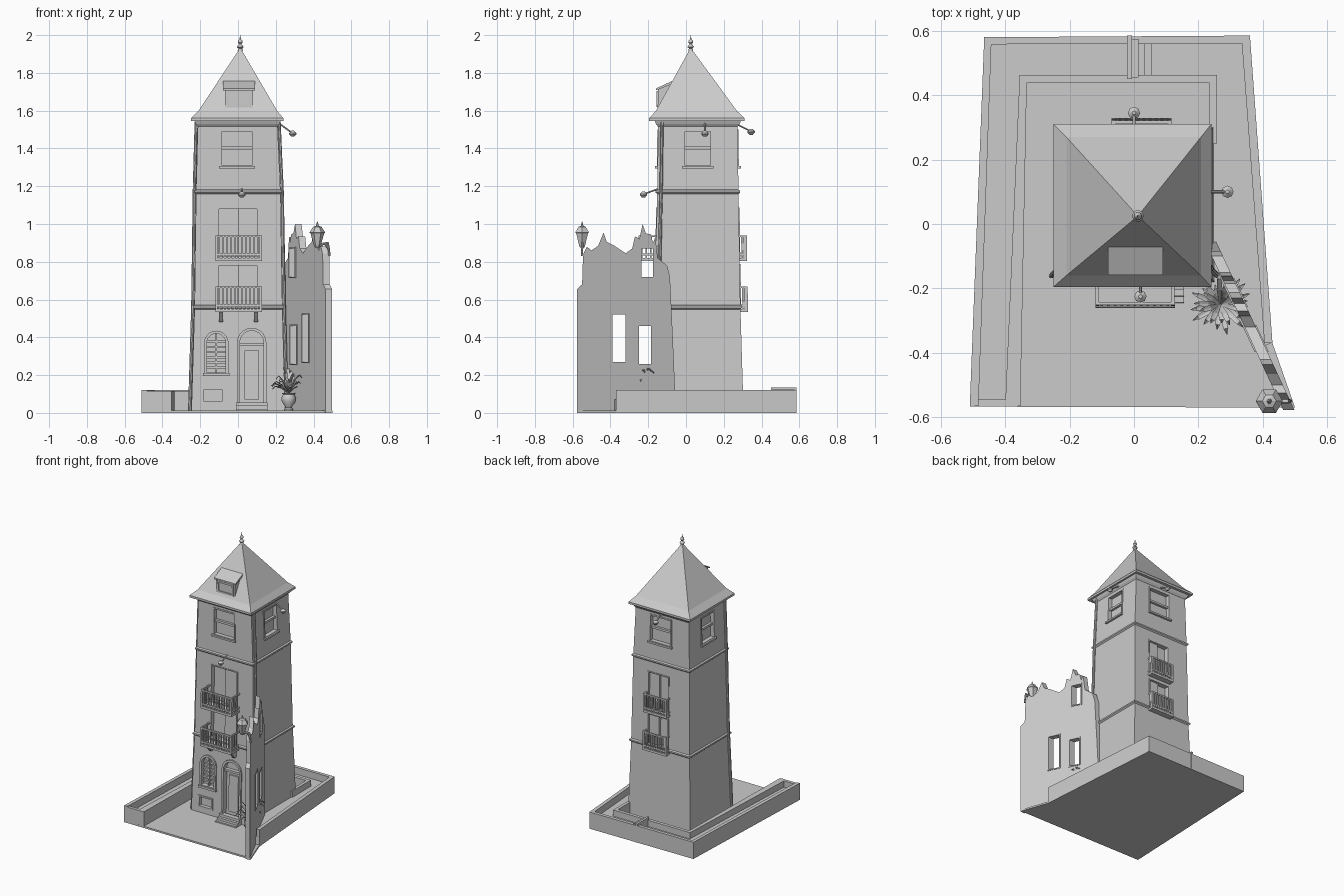
import bpy, bmesh, math, random
from mathutils import Vector

if "Cube" in bpy.data.objects:
    bpy.data.objects.remove(bpy.data.objects["Cube"])
random.seed(4)


def loft(name, loops, ring=False, smooth=False):
    n, m = len(loops[0]), len(loops)
    faces = [(i * n + k, i * n + (k + 1) % n, (i + 1) % m * n + (k + 1) % n, (i + 1) % m * n + k)
             for i in range(m if ring else m - 1) for k in range(n)]
    if not ring:
        faces += [tuple(range(n)), tuple(range((m - 1) * n, m * n))]
    me = bpy.data.meshes.new(name)
    me.from_pydata([tuple(p) for l in loops for p in l], [], faces)
    bm = bmesh.new()
    bm.from_mesh(me)
    bmesh.ops.recalc_face_normals(bm, faces=bm.faces)
    bm.to_mesh(me)
    bm.free()
    if smooth:
        me.polygons.foreach_set("use_smooth", [True] * len(me.polygons))
        me.set_sharp_from_angle(angle=math.radians(40))
    ob = bpy.data.objects.new(name, me)
    bpy.context.scene.collection.objects.link(ob)
    return ob


def join(name, obs):
    bm = bmesh.new()
    for o in obs:
        bm.from_mesh(o.data)
    bm.to_mesh(obs[0].data)
    bm.free()
    obs[0].name = name
    for o in obs[1:]:
        bpy.data.objects.remove(o)
    return obs[0]


def cut(ob, cutters):
    for c in cutters:
        c.hide_render = True
        md = ob.modifiers.new("cut", 'BOOLEAN')
        md.object, md.operation, md.solver = c, 'DIFFERENCE', 'EXACT'
    dg = bpy.context.evaluated_depsgraph_get()
    me = bpy.data.meshes.new_from_object(ob.evaluated_get(dg))
    ob.modifiers.clear()
    ob.data = me
    for c in cutters:
        bpy.data.objects.remove(c)


def slab(name, pts, z0, z1):
    return loft(name, [[(x, y, z) for x, y in pts] for z in (z0, z1)])


def lathe(name, c, prof, n=10):
    return loft(name, [[(c[0] + r * math.cos(2 * math.pi * k / n), c[1] + r * math.sin(2 * math.pi * k / n), z)
                        for k in range(n)] for r, z in prof], smooth=n > 6)


def tube(name, path, r, n=8):
    path, loops = [Vector(p) for p in path], []
    for i, p in enumerate(path):
        q = (path[min(i + 1, len(path) - 1)] - path[max(i - 1, 0)]).to_track_quat('Z', 'Y')
        loops.append([p + q @ Vector((r * math.cos(2 * math.pi * k / n), r * math.sin(2 * math.pi * k / n), 0))
                      for k in range(n)])
    return loft(name, loops, smooth=True)


def box_loop(x0, x1, y0, y1, z, g=0):
    return [(x0 - g, y0 - g, z), (x1 + g, y0 - g, z), (x1 + g, y1 + g, z), (x0 - g, y1 + g, z)]


# Tower sections: z, left, right, front, back
SEC = [(0, -.247, .25, -.18, .305), (.56, -.23, .235, -.165, .288),
       (1.17, -.222, .225, -.152, .278), (1.55, -.212, .208, -.147, .272)]
COL = {'left': 1, 'right': 2, 'front': 3, 'back': 4}


def wall(side, z):
    c = COL[side]
    for a, b in zip(SEC, SEC[1:]):
        if z <= b[0] or b is SEC[-1]:
            return a[c] + (b[c] - a[c]) * (z - a[0]) / (b[0] - a[0])


def place(side, u, d, z):
    w = wall(side, z) + (d if side in ('right', 'back') else -d)
    return (u, w, z) if side in ('front', 'back') else (w, u, z)


def rect(u0, u1, z0, z1):
    return [(u0, z0), (u1, z0), (u1, z1), (u0, z1)]


def arch(u0, u1, z0, z1, n=10):
    r, c = (u1 - u0) / 2, (u0 + u1) / 2
    return [(u0, z0), (u1, z0)] + [(c + r * math.cos(math.pi * k / n), z1 - r + r * math.sin(math.pi * k / n))
                                   for k in range(n + 1)]


def panel(name, side, pts, d0, d1):
    return loft(name, [[place(side, u, d, z) for u, z in pts] for d in (d0, d1)])


def frame(name, side, outer, inner, d0, d1):
    return loft(name, [[place(side, u, d, z) for u, z in p]
                       for p, d in ((outer, d0), (outer, d1), (inner, d1), (inner, d0))], ring=True)


# Tower body and its bands
tower = loft("tower_body", [box_loop(*s[1:], s[0]) for s in SEC])
for i in (1, 2):
    z, *b = SEC[i]
    loft("string_course", [box_loop(*b, z + dz, g) for dz, g in ((-.012, 0), (-.004, .009), (.006, .009), (.012, 0))])
loft("tower_cornice", [box_loop(*SEC[3][1:], z, g) for z, g in ((1.515, .001), (1.53, .012), (1.55, .02))])

# Openings: upper windows on all sides, balcony doors, ground floor
cutters = []
for side, u0, u1 in (('front', -.085, .075), ('back', -.07, .09), ('right', -.005, .13), ('left', -.005, .13)):
    cutters.append(panel("cutter", side, rect(u0, u1, 1.31, 1.49), -.025, .05))
    frame("upper_window_frame", side, rect(u0 - .01, u1 + .01, 1.3, 1.5), rect(u0, u1, 1.31, 1.49), -.005, .004)
    panel("upper_window_rail", side, rect(u0, u1, 1.395, 1.41), -.026, -.008)
    panel("upper_window_sill", side, rect(u0 - .015, u1 + .015, 1.295, 1.307), -.005, .015)
for side, u0, u1 in (('front', -.1, .1), ('back', -.055, .1)):
    for z0, z1 in ((.555, .78), (.83, 1.08)):
        cutters.append(panel("cutter", side, rect(u0, u1, z0, z1), -.03, .05))
        um = (u0 + u1) / 2
        panel("balcony_door_leaf", side, rect(um, u1, z0, z1), -.031, -.012)
        frame("balcony_door_frame", side, rect(u0 - .008, u1 + .008, z0 - .008, z1 + .008),
              rect(u0, u1, z0, z1), -.005, .004)
cutters += [panel("cutter", 'front', arch(.01, .135, .03, .435), -.03, .05),
            panel("cutter", 'front', arch(-.165, -.065, .215, .42), -.025, .05),
            panel("cutter", 'front', rect(-.18, -.085, .06, .125), -.02, .05)]
cut(tower, cutters)

# Front door with steps, shuttered arched window, cellar window
frame("door_surround", 'front', arch(-.005, .15, .03, .45), arch(.01, .135, .03, .435), -.005, .01)
panel("door_transom", 'front', rect(.01, .135, .355, .37), -.031, -.005)
panel("door_panel", 'front', rect(.035, .11, .07, .33), -.031, -.018)
for i in range(3):
    panel("door_step", 'front', rect(-.01, .155, .0, .055 - i * .017), -.01, .025 + i * .02)
frame("arched_window_surround", 'front', arch(-.18, -.05, .205, .435), arch(-.165, -.065, .215, .42), -.005, .01)
panel("arched_window_sill", 'front', rect(-.185, -.045, .195, .21), -.005, .018)
panel("arched_window_mullion", 'front', rect(-.12, -.11, .215, .42), -.026, -.003)
for k in range(6):
    panel("shutter_slat", 'front', rect(-.163, -.067, .235 + k * .027, .247 + k * .027), -.026, -.01)
frame("cellar_window_frame", 'front', rect(-.19, -.075, .05, .135), rect(-.18, -.085, .06, .125), -.005, .006)


# Balconies
def balcony(side, u0, u1, z0, z1, depth, n):
    panel("balcony_floor", side, rect(u0, u1, z0, z0 + .015), -.005, depth)
    parts = [panel("rail", side, rect(u0, u1, z, z + .01), depth - .01, depth) for z in (z1 - .01, z0 + .028)]
    for u in (u0, u1 - .01):
        parts += [panel("rail", side, rect(u, u + .01, z, z + .01), -.005, depth) for z in (z1 - .01, z0 + .028)]
        parts += [panel("bar", side, rect(u, u + .008, z0, z1), d, d + .008)
                  for d in [depth * k / 4 for k in range(1, 4)]]
        parts.append(panel("post", side, rect(u, u + .012, z0, z1), depth - .012, depth))
    for k in range(1, n):
        u = u0 + (u1 - u0) * k / n
        parts.append(panel("bar", side, rect(u - .004, u + .004, z0, z1), depth - .009, depth - .001))
    join("balcony_railing", parts)


for z0, z1 in ((.535, .67), (.805, .94)):
    balcony('front', -.12, .125, z0, z1, .095, 12)
    balcony('back', -.07, .115, z0, z1, .04, 10)
for u in (-.1, .085):
    loft("balcony_bracket", [[place('front', x, d, z) for d, z in ((-.005, .48), (.02, .48), (.07, .537), (-.005, .537))]
                             for x in (u, u + .02)])

# Roof, dormer and finial
loft("roof", [box_loop(-.25, .24, -.195, .31, 1.545), box_loop(-.25, .24, -.195, .31, 1.56),
              box_loop(-.21, .208, -.16, .27, 1.598), box_loop(.01, .014, .023, .027, 1.93)])
loft("dormer", [[(x, y, z) for y, z in ((-.15, 1.61), (-.148, 1.712), (-.06, 1.755), (-.06, 1.61))] for x in (-.07, .08)])
loft("dormer_roof", [[(x, y, z) for y, z in ((-.158, 1.708), (-.158, 1.718), (-.05, 1.768), (-.05, 1.75))]
                     for x in (-.08, .09)])
loft("dormer_window_frame", [[(x, y, z) for x, z in rect(-.06 + g, .07 - g, 1.62 + g, 1.705 - g)]
                             for g, y in ((0, -.147), (0, -.156), (.013, -.156), (.013, -.147))], ring=True)
lathe("finial", (.012, .025), [(.014, 1.915), (.01, 1.93), (.018, 1.937), (.012, 1.946), (.006, 1.952),
                               (.013, 1.962), (.012, 1.97), (.004, 1.978), (.001, 2.0)])

# Drainpipes at the front corners
for side, s in (('left', -1), ('right', 1)):
    tube("drainpipe", [(wall(side, z) + s * .009, wall('front', z) + .02, z) for z in (.0, .3, .56, .9, 1.17, 1.54)], .009)

# Bracket lamps
for a, b in (((.2, .1, 1.545), (.29, .1, 1.48)), ((0, .265, 1.53), (0, .345, 1.49)), ((.02, -.15, 1.185), (.02, -.225, 1.158))):
    tube("lamp_arm", [a, b], .005, 6)
    lathe("lamp_head", b, [(.006, b[2] + .014), (.019, b[2] + .002), (.019, b[2] - .006), (.008, b[2] - .018)], 8)

# Base: ground slab, rims and sunken bed around the courtyard
slab("ground_slab", [(-.51, -.567), (-.465, .58), (.36, .585), (.43, -.37), (.5, -.57)], 0, .012)
slab("outer_rim", [(-.51, -.567), (-.465, .58), (.36, .585), (.43, -.37), (.405, -.37), (.335, .56),
                   (-.443, .558), (-.483, -.565)], 0, .12)
slab("inner_rim", [(-.4, -.565), (-.355, .462), (.257, .462), (.257, .25), (.235, .25), (.235, .438),
                   (-.333, .438), (-.353, -.565)], 0, .115)
slab("sunken_bed", [(-.5, -.56), (-.455, .57), (.35, .575), (.425, -.37), (.405, -.38), (.24, -.05), (.24, .45),
                    (-.345, .45), (-.375, -.56)], 0, .07)
slab("bed_front_end", [(-.5, -.567), (-.36, -.567), (-.36, -.545), (-.5, -.545)], 0, .115)
slab("bed_divider", [(-.022, .45), (-.006, .45), (-.006, .585), (-.022, .585)], 0, .135)
for k in range(3):
    x = -.006 + k * .02
    slab("bed_step", [(x, .455), (x + .02, .455), (x + .02, .575), (x, .575)], 0, .125 - k * .016)


# Ruined wall, sheared along its plan line, with three openings
def ruin(pts, t0, t1):
    return [[(.25 + (-.05 - y) * .465 + t, y, z) for y, z in pts] for t in (t0, t1)]


ruin_wall = loft("ruined_wall", ruin([
    (-.577, 0), (-.577, .655), (-.55, .68), (-.545, .84), (-.525, .88), (-.5, .86), (-.465, .885), (-.436, .955),
    (-.42, .905), (-.38, .885), (-.32, .845), (-.285, .87), (-.27, .935), (-.247, .92), (-.23, 1.0), (-.212, .95),
    (-.185, .945), (-.175, .9), (-.162, .93), (-.15, .82), (-.1, .78), (-.085, .72), (-.07, .4), (-.053, 0)], -.032, .003))
holes = [(-.39, -.32, .27, .52), (-.25, -.185, .26, .46), (-.235, -.175, .72, .87)]
cut(ruin_wall, [loft("cutter", ruin(rect(*h), -.1, .1)) for h in holes])
for a, b, c, d in holes:
    o, i = rect(a - .007, b + .007, c - .007, d + .007), rect(a, b, c, d)
    loft("ruin_window_frame", [ruin(p, t, t)[0] for p, t in ((o, -.037), (o, .007), (i, .007), (i, -.037))], ring=True)

# Wall lantern
lathe("lantern", (.42, -.55), [(.012, .875), (.018, .885), (.036, .95), (.042, .955), (.022, .985), (.008, .99), (.002, 1.012)], 6)
tube("lantern_bracket", [(.48, -.55, .87), (.475, -.55, .9), (.45, -.55, .895), (.42, -.55, .875)], .007)
tube("lantern_stay", [(.485, -.55, .83), (.48, -.55, .87), (.46, -.55, .895)], .006)

# Potted palm
PX, PY = .268, -.25
lathe("plant_pot", (PX, PY), [(.022, .008), (.025, .02), (.016, .028), (.036, .06), (.038, .08), (.03, .098), (.036, .105), (.03, .106)], 12)
leaves = []
for k in range(26):
    a, reach, top = k * 2.4, random.uniform(.055, .105), random.uniform(.13, .25)
    ca, sa = math.cos(a), math.sin(a)
    path = [(.005, .1, .003), (.45, .1 + (top - .1) * .75, .009), (.8, top, .007), (1.0, top - .015, .001)]
    leaves.append(loft("leaf", [[(PX + ca * reach * t - sa * s * w, PY + sa * reach * t + ca * s * w, z + dz)
                                 for s, dz in ((-1, .003), (0, -.002), (1, .003), (0, .001))] for t, z, w in path]))
join("palm_leaves", leaves)
